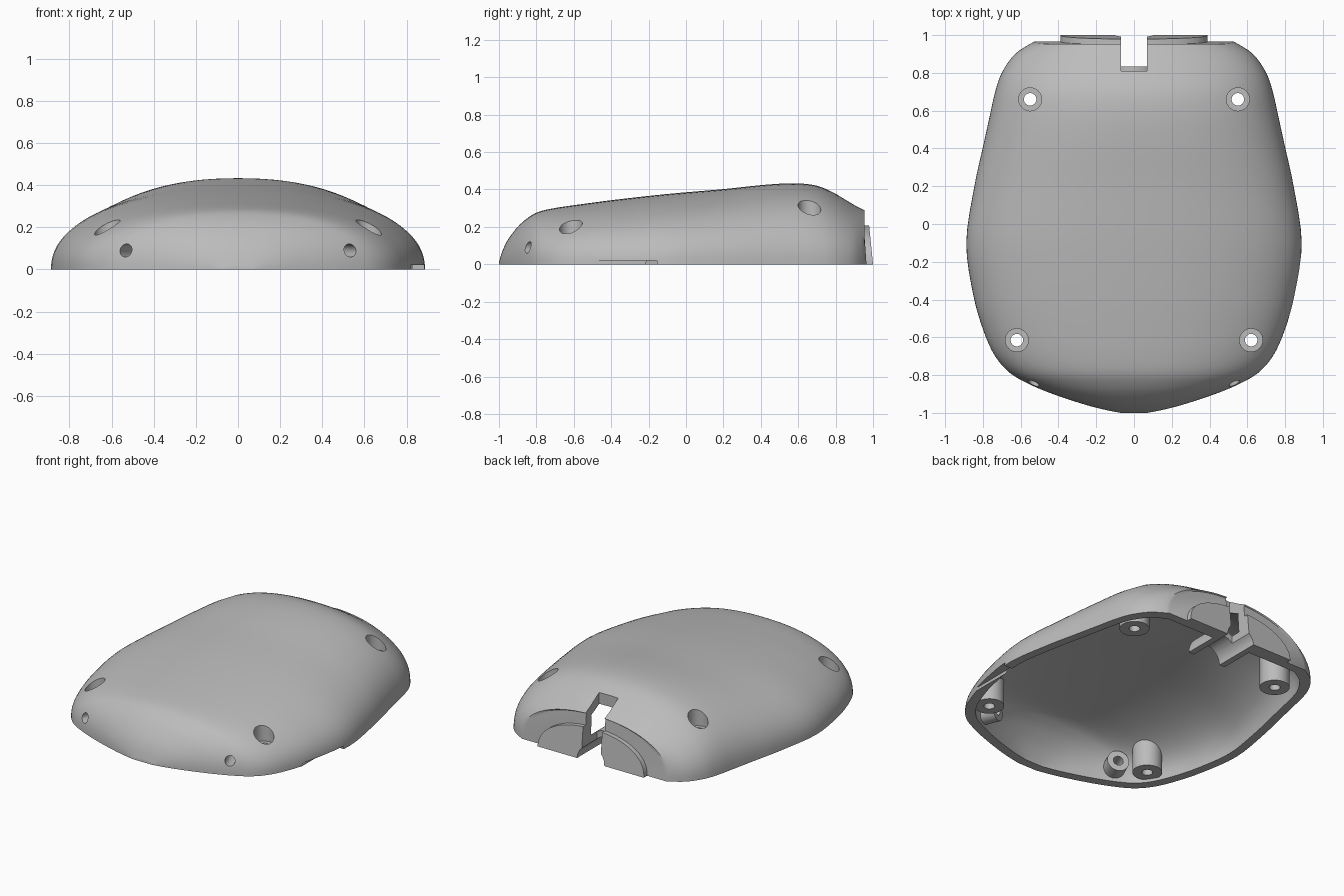
import bpy, bmesh, math
from mathutils import Vector, Matrix

if "Cube" in bpy.data.objects:
    bpy.data.objects.remove(bpy.data.objects["Cube"], do_unlink=True)

grey = bpy.data.materials.new("plain grey")
grey.use_nodes = True
grey.diffuse_color = (0.5, 0.5, 0.5, 1)
grey.node_tree.nodes["Principled BSDF"].inputs["Base Color"].default_value = (0.5, 0.5, 0.5, 1)


def make(name, bm):
    bmesh.ops.recalc_face_normals(bm, faces=bm.faces[:])
    mesh = bpy.data.meshes.new(name)
    bm.to_mesh(mesh)
    bm.free()
    mesh.materials.append(grey)
    obj = bpy.data.objects.new(name, mesh)
    bpy.context.scene.collection.objects.link(obj)
    return obj


def loft(name, rings):
    """Closed solid skinned over rings of equal length."""
    bm = bmesh.new()
    rows = [[bm.verts.new(p) for p in ring] for ring in rings]
    n = len(rows[0])
    for a, b in zip(rows, rows[1:]):
        for i in range(n):
            j = (i + 1) % n
            bm.faces.new((a[i], a[j], b[j], b[i]))
    bm.faces.new(rows[0])
    bm.faces.new(rows[-1][::-1])
    return make(name, bm)


def rod(name, start, end, radius, sides=32):
    start, end = Vector(start), Vector(end)
    axis = end - start
    bm = bmesh.new()
    turn = axis.to_track_quat('Z', 'Y').to_matrix().to_4x4()
    bmesh.ops.create_cone(bm, cap_ends=True, segments=sides, radius1=radius, radius2=radius,
                          depth=axis.length, matrix=Matrix.Translation((start + end) / 2) @ turn)
    return make(name, bm)


def box(name, low, high):
    low, high = Vector(low), Vector(high)
    bm = bmesh.new()
    bmesh.ops.create_cube(bm, size=1, matrix=Matrix.Translation((low + high) / 2)
                          @ Matrix.Diagonal((*(high - low), 1)))
    return make(name, bm)


def carve(obj, tool, op='DIFFERENCE'):
    mod = obj.modifiers.new("carve", 'BOOLEAN')
    mod.operation, mod.object, mod.solver = op, tool, 'EXACT'
    mesh = bpy.data.meshes.new_from_object(obj.evaluated_get(bpy.context.evaluated_depsgraph_get()))
    obj.modifiers.clear()
    obj.data = mesh


def arch(width, height, power, steps):
    """Half superellipse in x and z, standing on z = 0."""
    pts = []
    for i in range(steps + 1):
        t = math.pi * i / steps
        c, s = math.cos(t), max(math.sin(t), 0)
        if i in (0, steps):
            s = 0
        pts.append((math.copysign(abs(c) ** (2 / power), c) * width, s ** (2 / power) * height))
    return pts


# Body stations: y, half width, height
stations = [Vector(s) for s in (
    (-1, .07, .012), (-.98, .17, .075), (-.95, .28, .135), (-.9, .43, .2), (-.85, .55, .245),
    (-.79, .655, .28), (-.7, .735, .301), (-.57, .795, .32), (-.38, .85, .345), (-.1, .888, .376),
    (.2, .845, .402), (.42, .797, .425), (.58, .762, .433), (.7, .735, .42), (.8, .70, .377),
    (.9, .63, .318), (.965, .53, .285))]
path = []
for i in range(len(stations) - 1):
    a, b = stations[max(i - 1, 0)], stations[i]
    c, d = stations[i + 1], stations[min(i + 2, len(stations) - 1)]
    for k in range(4):
        t = k / 4
        path.append(.5 * (2 * b + (c - a) * t + (2 * a - 5 * b + 4 * c - d) * t * t
                          + (3 * b - a - 3 * c + d) * t ** 3))
path.append(stations[-1])


def body(name, scale, skirt=0):
    rings = []
    for s in path:
        lean = .07 if s is path[-1] else 0
        pts = arch(s.y, max(s.z, .01), 2.2, 48)
        if skirt:
            pts = [(s.y, -skirt)] + pts + [(-s.y, -skirt)]
        rings.append([(x * scale[0], (s.x - lean * max(z, 0)) * scale[1],
                       z * scale[2] if z > 0 else z) for x, z in pts])
    return loft(name, rings)


# Hollow shell
shell = body("shell", (1, 1, 1))
cavity = body("cavity", (.935, .94, .87), .1)
limit = body("limit", (.967, .97, .935))
carve(shell, cavity)
helpers = [cavity, limit]
parts = [shell]

# Screw posts, front nozzles and their holes
drills = []
for side, label in ((1, "left"), (-1, "right")):
    for x, y, floor, where in ((.62, -.615, .13, "front"), (.55, .66, .23, "rear")):
        x *= side
        post = rod(f"{where}_{label}_screw_post", (x, y, .02), (x, y, .5), .09)
        carve(post, limit, 'INTERSECT')
        tools = [rod("bore", (x, y, -.1), (x, y, .6), .033),
                 rod("counterbore", (x, y, floor), (x, y, .6), .061)]
        for tool in tools:
            carve(post, tool)
        drills += tools
        parts.append(post)
    hole = Vector((side * .53, -.84, .09))
    inward = Vector((-side * .4, .917, 0))
    nozzle = rod(f"front_{label}_nozzle", hole - inward * .1, hole + inward * .14, .068)
    carve(nozzle, limit, 'INTERSECT')
    tool = rod("nozzle_bore", hole - inward * .2, hole + inward * .17, .031)
    carve(nozzle, tool)
    drills.append(tool)
    parts.append(nozzle)

# Rear slot, cable bore and side notch
slot = box("slot", (-.07, .81, -.1), (.07, 1.1, .6))
inner_slot = box("inner_slot", (-.07, .835, -.1), (.07, 1.1, .6))
cable = rod("cable", (0, .6, 0), (0, 1.1, 0), .1)
notch = box("notch", (.82, -.5, -.05), (.95, -.155, .02))
for tool in drills + [slot, cable, notch]:
    carve(shell, tool)

# Raised plates on the back face
plate = loft("rear_plate", [[(x, y - .1 * z, z) for x, z in arch(.39, .21, 2.2, 40)]
                            for y in (.93, 1.0)])
# Cable channel inside the back
channel = loft("cable_channel", [[(x, y, z) for x, z in arch(.14, .14, 2, 32)]
                                 for y in (.68, .93)])
for part, opening in ((plate, slot), (channel, inner_slot)):
    carve(part, cable)
    carve(part, opening)
    parts.append(part)

for tool in helpers + drills + [slot, inner_slot, cable, notch]:
    bpy.data.objects.remove(tool, do_unlink=True)

# Smooth shading with sharp edges kept
bpy.ops.object.select_all(action='DESELECT')
for part in parts:
    part.select_set(True)
bpy.context.view_layer.objects.active = shell
bpy.ops.object.shade_smooth_by_angle(angle=math.radians(32))
